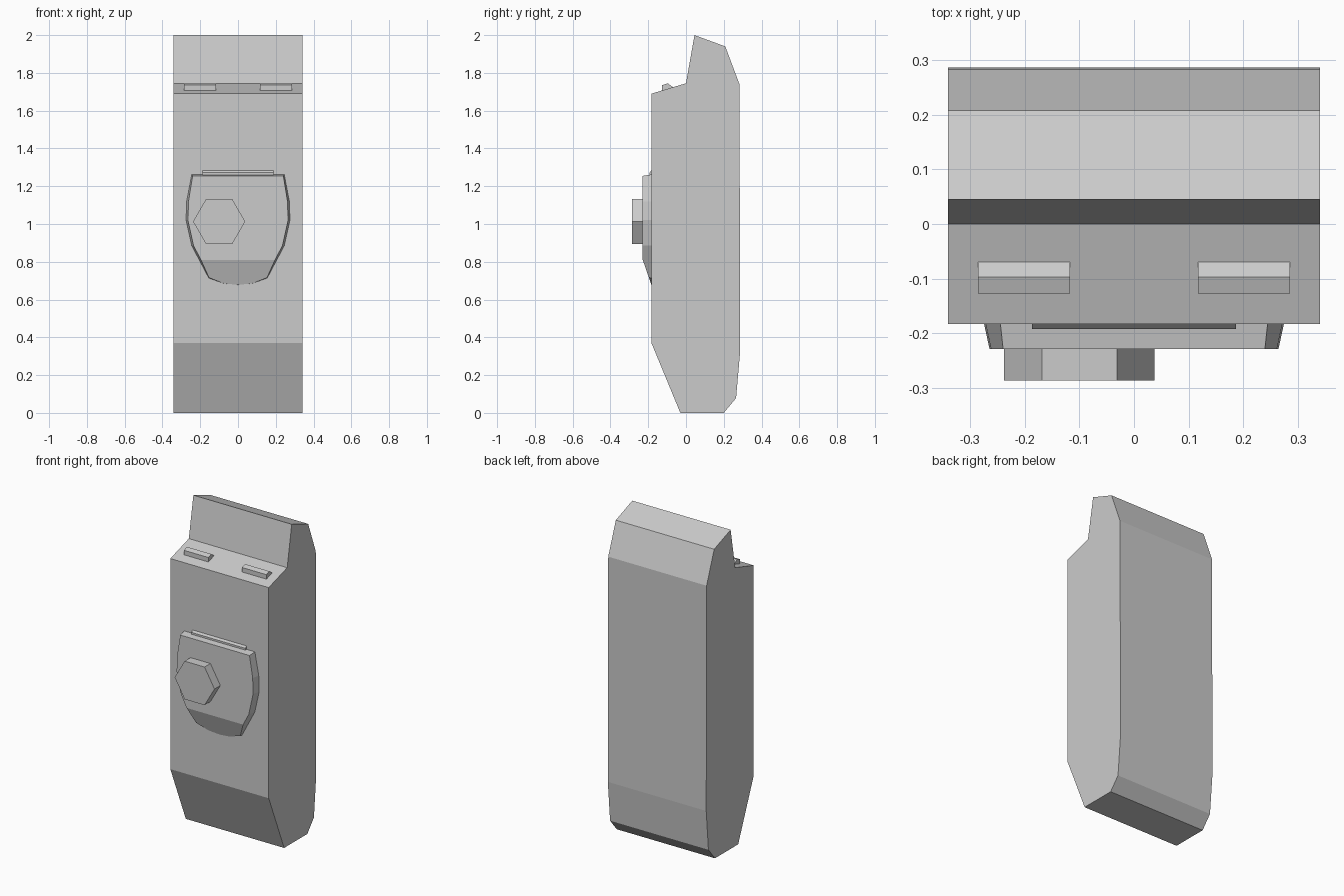
import bpy, bmesh
from math import cos, sin, pi
from mathutils import Vector

if "Cube" in bpy.data.objects:
    bpy.data.objects.remove(bpy.data.objects["Cube"])


def finish(name, bm):
    bmesh.ops.recalc_face_normals(bm, faces=bm.faces)
    mesh = bpy.data.meshes.new(name)
    bm.to_mesh(mesh)
    bm.free()
    obj = bpy.data.objects.new(name, mesh)
    bpy.context.collection.objects.link(obj)
    return obj


def loft(ring_a, ring_b):
    bm = bmesh.new()
    a = [bm.verts.new(p) for p in ring_a]
    b = [bm.verts.new(p) for p in ring_b]
    bm.faces.new(a)
    bm.faces.new(b)
    for i in range(len(a)):
        j = (i + 1) % len(a)
        bm.faces.new((a[i], a[j], b[j], b[i]))
    return bm


def extrude_x(name, profile, x0, x1):
    return finish(name, loft([(x0, y, z) for y, z in profile],
                             [(x1, y, z) for y, z in profile]))


# Main body: side profile (y, z) across the full width
extrude_x("body", [(-0.03, 0), (0.2, 0), (0.265, 0.078), (0.287, 0.33),
                   (0.283, 1.74), (0.208, 1.94), (0.045, 2.0), (0, 1.745),
                   (-0.183, 1.69), (-0.183, 0.37)], -0.341, 0.341)

# Raised ridges on the sloping shoulder
ridge = [(-0.127, 1.705), (-0.127, 1.735), (-0.097, 1.745), (-0.07, 1.725), (-0.07, 1.722)]
for side, s in (("left", -1), ("right", 1)):
    extrude_x(f"shoulder_ridge_{side}", ridge, s * 0.117, s * 0.286)

# Shield-shaped plate: half outlines (x, z) at the back and front
back = [(0.245, 1.262), (0.272, 1.12), (0.275, 1.02), (0.245, 0.885),
        (0.155, 0.714), (0.075, 0.685), (0, 0.678)]
front = [(0.240, 1.255), (0.262, 1.12), (0.265, 1.02), (0.235, 0.885),
         (0.150, 0.722), (0.075, 0.69), (0, 0.683)]


def full(half, y):
    return ([(x, y, z) for x, z in half] +
            [(-x, y, z) for x, z in reversed(half[:-1])])


bm = loft(full(back, -0.183), full(front, -0.229))
# Slope the lower front of the plate back to the body
bmesh.ops.bisect_plane(bm, geom=bm.verts[:] + bm.edges[:] + bm.faces[:],
                       plane_co=Vector((0, -0.229, 0.81)),
                       plane_no=Vector((0, -0.132, -0.046)), clear_outer=True)
bmesh.ops.holes_fill(bm, edges=[e for e in bm.edges if e.is_boundary])
finish("shield_plate", bm)

# Thin strip above the plate
extrude_x("plate_hinge", [(-0.181, 1.25), (-0.193, 1.25), (-0.193, 1.272),
                          (-0.181, 1.286)], -0.187, 0.187)

# Hexagonal knob
hexagon = [(-0.1 + 0.138 * cos(i * pi / 3), 1.013 + 0.138 * sin(i * pi / 3)) for i in range(6)]
finish("hex_knob", loft([(x, -0.228, z) for x, z in hexagon],
                        [(x, -0.287, z) for x, z in hexagon]))
